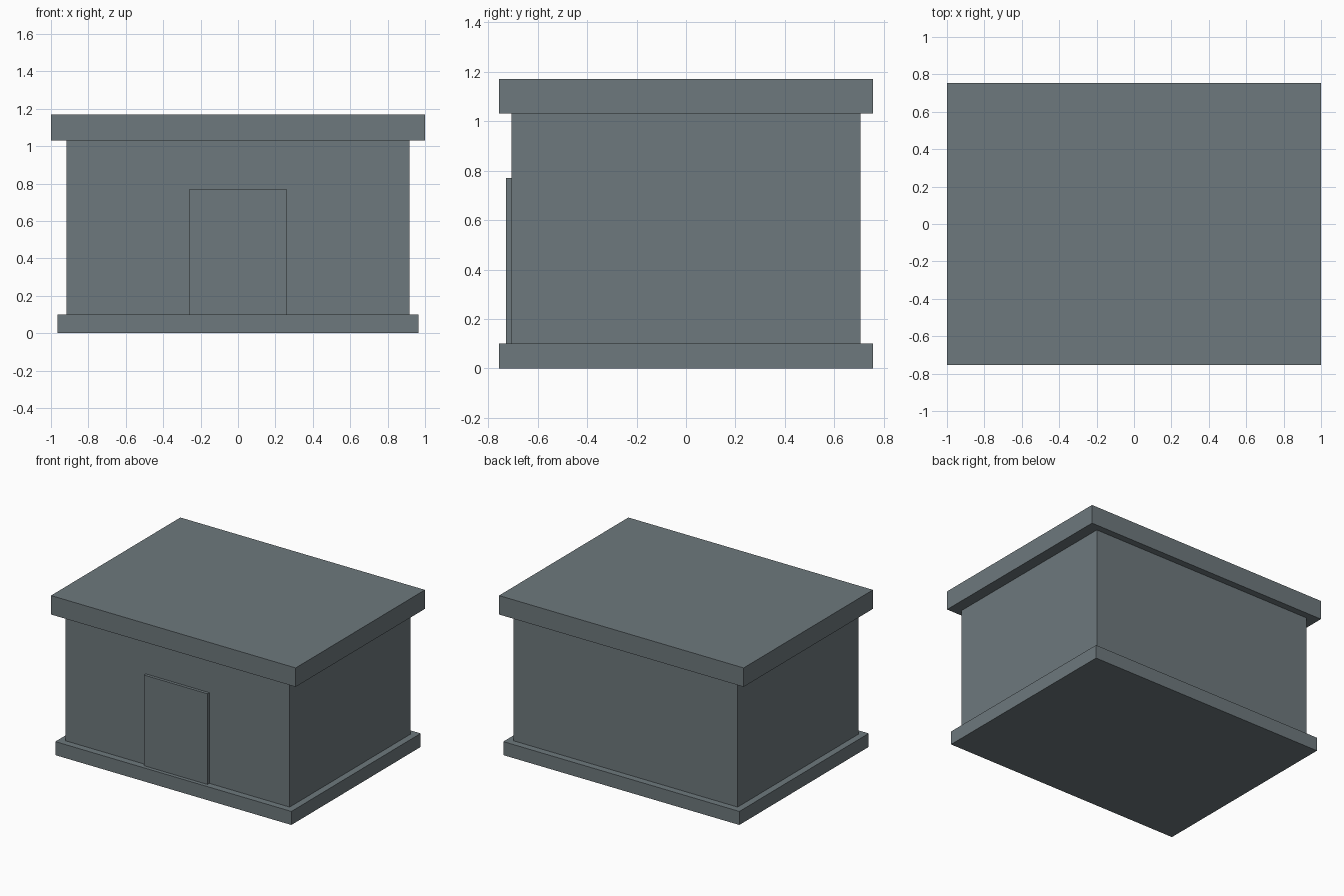
import bpy

# Remove the default object
cube = bpy.data.objects.get("Cube")
if cube:
    bpy.data.objects.remove(cube, do_unlink=True)

# Single slate grey colour
slate = bpy.data.materials.new("slate_grey")
slate.use_nodes = True
colour = (0.155, 0.19, 0.205, 1)
slate.diffuse_color = colour
bsdf = next(n for n in slate.node_tree.nodes if n.type == "BSDF_PRINCIPLED")
bsdf.inputs["Base Color"].default_value = colour
bsdf.inputs["Roughness"].default_value = 0.8


def block(name, half_width, front, back, bottom, top):
    """Box centred on x, spanning front..back in y and bottom..top in z."""
    bpy.ops.mesh.primitive_cube_add(
        size=1, location=(0, (front + back) / 2, (bottom + top) / 2))
    obj = bpy.context.object
    obj.name = obj.data.name = name
    obj.scale = (2 * half_width, back - front, top - bottom)
    bpy.ops.object.transform_apply(location=False, rotation=False, scale=True)
    obj.data.materials.append(slate)
    return obj


BASE_TOP, WALL_TOP, ROOF_TOP = 0.1, 1.03, 1.17
WALL_Y, EDGE_Y = 0.705, 0.755

# Stacked building parts
block("foundation_slab", 0.965, -EDGE_Y, EDGE_Y, 0, BASE_TOP)
block("walls", 0.916, -WALL_Y, WALL_Y, BASE_TOP, WALL_TOP)
block("roof_slab", 1.0, -EDGE_Y, EDGE_Y, WALL_TOP, ROOF_TOP)

# Raised door panel on the front wall
block("door", 0.26, -WALL_Y - 0.022, -WALL_Y, BASE_TOP, 0.77)
